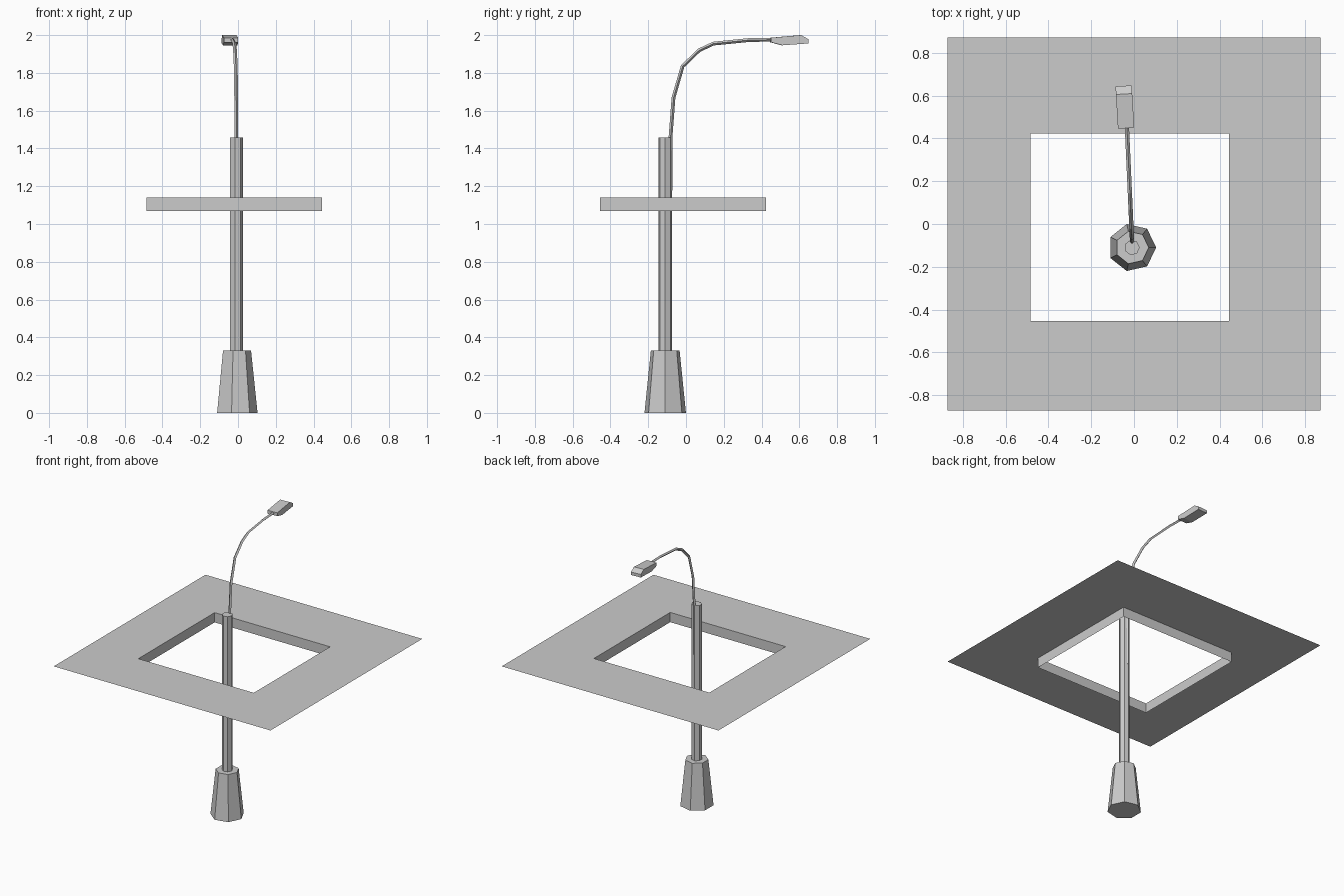
import bpy, bmesh
from math import cos, sin, pi, radians
from mathutils import Matrix, Vector

cube = bpy.data.objects.get("Cube")
if cube:
    bpy.data.objects.remove(cube, do_unlink=True)

grey = bpy.data.materials.new("plain grey")
grey.use_nodes = True
colour = (0.6, 0.6, 0.6, 1)
grey.diffuse_color = colour
grey.node_tree.nodes["Principled BSDF"].inputs["Base Color"].default_value = colour

CENTRE = Vector((-0.009, -0.11, 0))


def link(name, data):
    data.materials.append(grey)
    obj = bpy.data.objects.new(name, data)
    bpy.context.collection.objects.link(obj)
    return obj


def mesh_object(name, bm, closed=True):
    if closed:
        bmesh.ops.recalc_face_normals(bm, faces=bm.faces)
    mesh = bpy.data.meshes.new(name)
    bm.to_mesh(mesh)
    bm.free()
    return link(name, mesh)


def loft(name, rings):
    """Closed solid through matching rings of points."""
    bm = bmesh.new()
    rows = [[bm.verts.new(p) for p in ring] for ring in rings]
    for a, b in zip(rows, rows[1:]):
        n = len(a)
        for i in range(n):
            j = (i + 1) % n
            bm.faces.new((a[i], a[j], b[j], b[i]))
    bm.faces.new(rows[0])
    bm.faces.new(rows[-1])
    return mesh_object(name, bm)


def seven_sided(radius, z):
    return [CENTRE + Vector((radius * cos(2 * pi * i / 7), radius * sin(2 * pi * i / 7), z))
            for i in range(7)]


def rectangle(x0, x1, y0, y1, z):
    return [(x0, y0, z), (x1, y0, z), (x1, y1, z), (x0, y1, z)]


# Tapered footing and the straight pole above it
loft("pole_base", [seven_sided(0.1126, 0), seven_sided(0.078, 0.33)])
loft("pole", [seven_sided(0.036, 0.33), seven_sided(0.036, 1.458)])

# Thin ground sheet with a square opening whose walls hang below it
bm = bmesh.new()
hole = (-0.484, 0.445, -0.454, 0.423)
outer, rim, bottom = [
    [bm.verts.new(p) for p in rectangle(*size, z)]
    for size, z in (((-0.872, 0.872, -0.872, 0.872), 1.141), (hole, 1.141), (hole, 1.07))]
for a, b in ((outer, rim), (rim, bottom)):
    for i in range(4):
        j = (i + 1) % 4
        bm.faces.new((a[i], a[j], b[j], b[i]))
mesh_object("ground_sheet", bm, closed=False)

# Curved arm, drifting slightly to one side as it reaches back
path = [(-0.083, 1.1), (-0.082, 1.46), (-0.066, 1.67), (-0.018, 1.835), (0.07, 1.92),
        (0.145, 1.955), (0.335, 1.974), (0.46, 1.976)]
curve = bpy.data.curves.new("arm", "CURVE")
curve.dimensions = "3D"
curve.bevel_depth = 0.01
curve.bevel_resolution = 0
curve.use_fill_caps = True
spline = curve.splines.new("POLY")
spline.use_smooth = False
spline.points.add(len(path) - 1)
for point, (y, z) in zip(spline.points, path):
    point.co = (-0.009 - 0.045 * (y + 0.083), y, z, 1)
link("arm", curve)

# Lamp head: side profile swept across its width, then turned to follow the arm
profile = [(0, 1.986), (0.16, 2.0), (0.198, 1.978), (0.198, 1.956), (0.06, 1.946), (0, 1.962)]
turn = Matrix.Translation((-0.037, 0.448, 0)) @ Matrix.Rotation(radians(3.4), 4, "Z")
loft("lamp_head", [[turn @ Vector((x, y, z)) for y, z in profile] for x in (-0.038, 0.038)])
